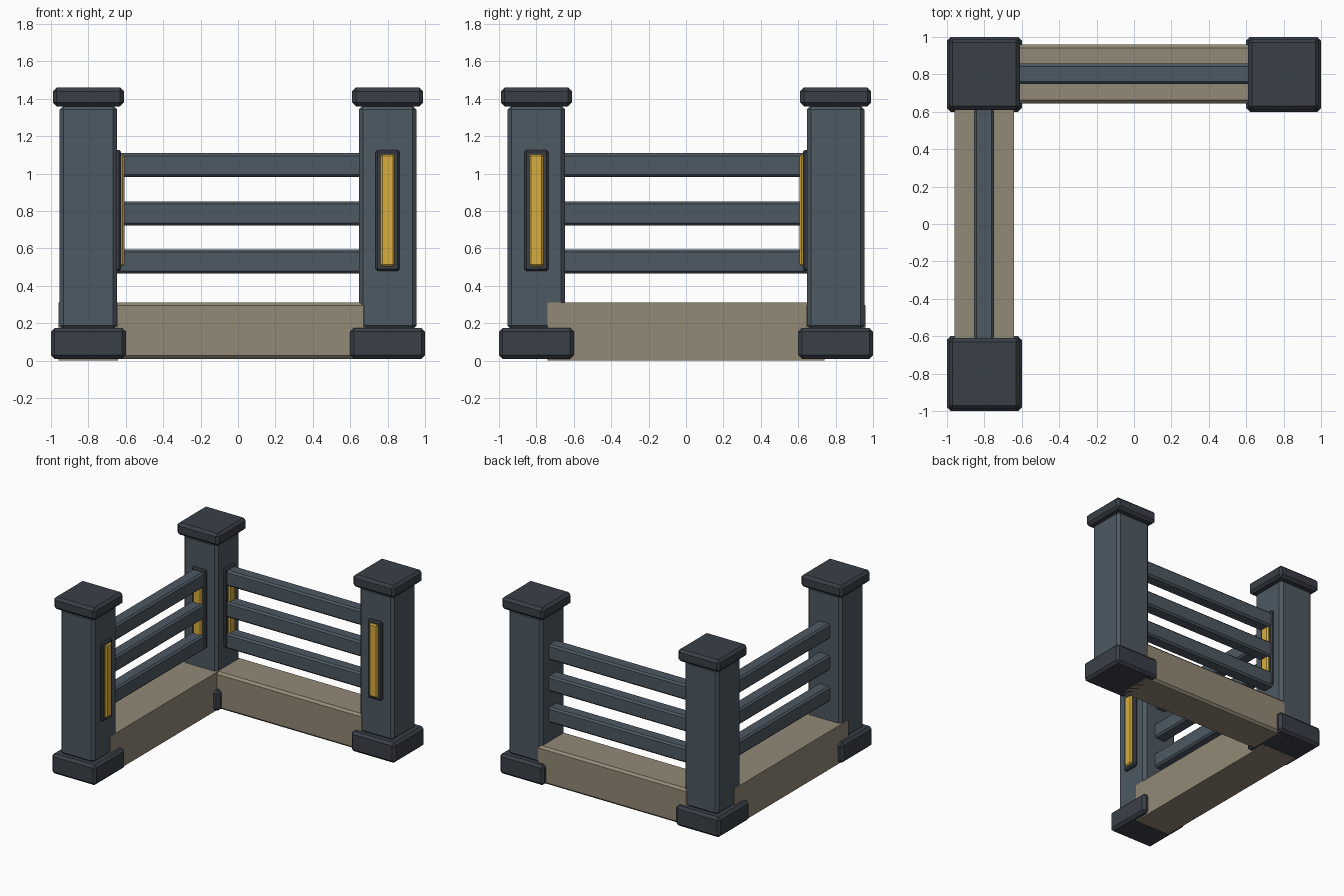
import bpy
import bmesh

if "Cube" in bpy.data.objects:
    bpy.data.objects.remove(bpy.data.objects["Cube"])


def material(name, rgb):
    m = bpy.data.materials.new(name)
    m.diffuse_color = (*rgb, 1)
    m.use_nodes = True
    m.node_tree.nodes["Principled BSDF"].inputs["Base Color"].default_value = m.diffuse_color
    return m


SLATE = material("slate", (0.075, 0.10, 0.125))
DARK = material("dark_slate", (0.042, 0.051, 0.065))
STONE = material("stone", (0.29, 0.25, 0.18))
GOLD = material("gold", (0.69, 0.42, 0.048))


def box(name, xr, yr, zr, mat, bevel=0.0):
    """Flat-shaded box given by its ranges, with chamfered edges."""
    bm = bmesh.new()
    bmesh.ops.create_cube(bm, size=1)
    for v in bm.verts:
        for i, (lo, hi) in enumerate((xr, yr, zr)):
            v.co[i] = (lo + hi) / 2 + v.co[i] * (hi - lo)
    if bevel:
        bmesh.ops.bevel(bm, geom=bm.edges[:], offset=bevel, segments=1,
                        affect='EDGES', profile=0.5)
    mesh = bpy.data.meshes.new(name)
    bm.to_mesh(mesh)
    bm.free()
    mesh.materials.append(mat)
    ob = bpy.data.objects.new(name, mesh)
    bpy.context.collection.objects.link(ob)
    return ob


def around(c, half):
    return (c - half, c + half)


# Posts with base and cap; panels sit on the inward faces listed
posts = {
    "corner": (-0.8, 0.8, ("x", "y")),
    "front": (-0.8, -0.8, ("x",)),
    "right": (0.8, 0.8, ("y",)),
}
for name, (x, y, faces) in posts.items():
    box(name + "_post_base", around(x, 0.2), around(y, 0.2), (0.01, 0.175), DARK, 0.02)
    box(name + "_post_shaft", around(x, 0.154), around(y, 0.154), (0.165, 1.365), SLATE, 0.022)
    box(name + "_post_cap", around(x, 0.19), around(y, 0.19), (1.36, 1.46), DARK, 0.02)
    for f in faces:
        # frame and raised gold insert: half width, z range, depth, bevel
        for part, half, zr, depth, mat, bev in (
                ("panel_frame", 0.064, (0.48, 1.125), 0.175, DARK, 0.01),
                ("panel_insert", 0.038, (0.503, 1.103), 0.192, GOLD, 0.01)):
            if f == "x":
                xr, yr = (x + 0.13, x + depth), around(y, half)
            else:
                xr, yr = around(x, half), (y - depth, y - 0.13)
            box(f"{name}_{part}_{f}", xr, yr, zr, mat, bev)

# Low walls
box("back_wall", (-0.69, 0.69), (0.645, 0.96), (0.01, 0.312), STONE, 0.018)
box("side_wall", (-0.96, -0.642), (-0.74, 0.74), (0.0, 0.312), STONE)

# Three rails per side
for i, z in enumerate((0.53, 0.787, 1.045)):
    box(f"back_rail_{i}", (-0.67, 0.67), around(0.803, 0.054), around(z, 0.064), SLATE, 0.014)
    box(f"side_rail_{i}", around(-0.802, 0.054), (-0.67, 0.67), around(z, 0.064), SLATE, 0.014)
